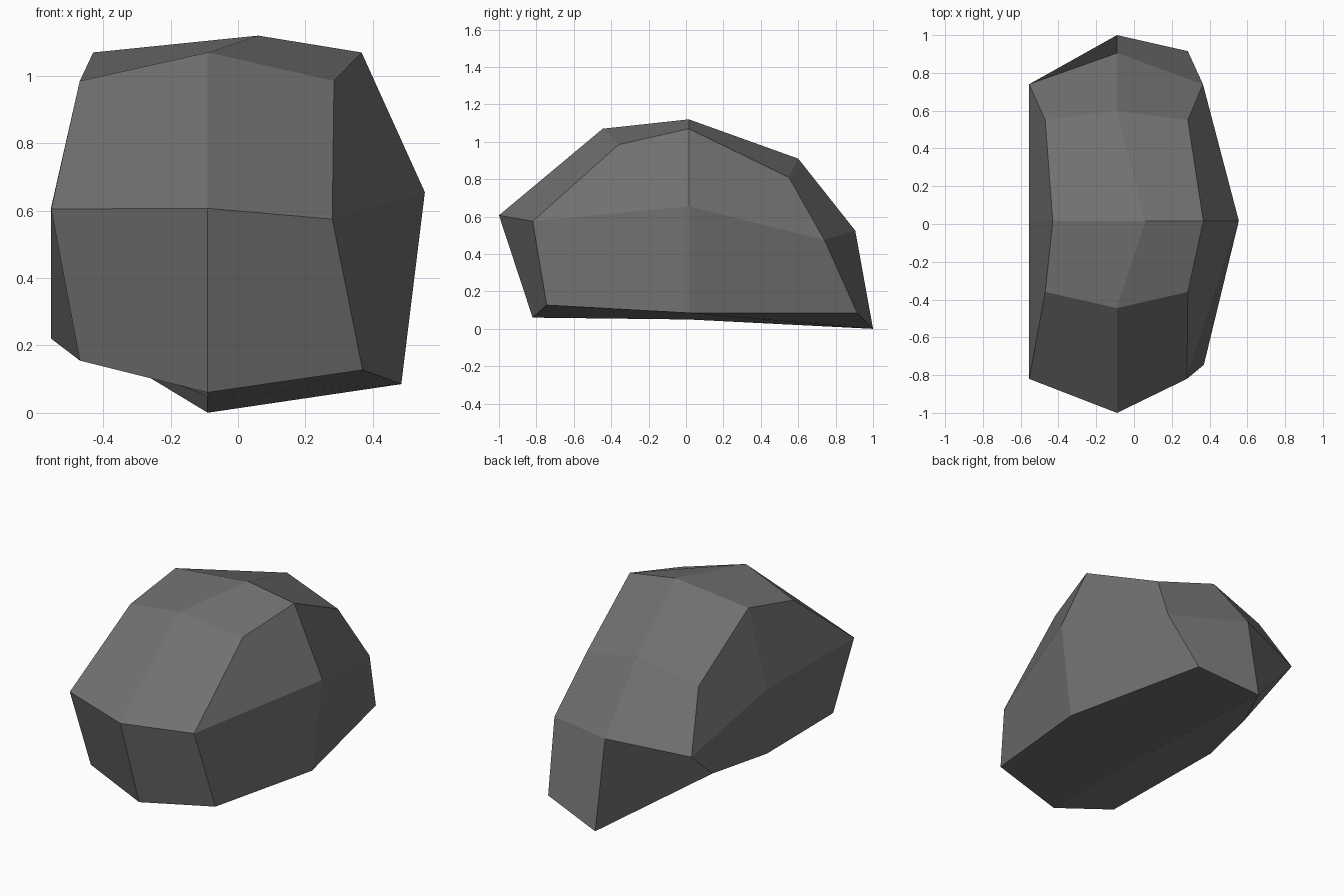
import bpy, bmesh

if "Cube" in bpy.data.objects:
    bpy.data.objects.remove(bpy.data.objects["Cube"])

# Three cross-section rings running left to right; each goes from the
# bottom centre round the front, over the top and down the back.
left = [(-.555, .017, .22), (-.47, -.74, .155), (-.555, -.82, .605), (-.47, -.36, .985),
        (-.43, .015, 1.07), (-.47, .55, .81), (-.555, .74, .475), (-.47, .42, .23)]
middle = [(-.09, .015, .05), (-.09, -.82, .06), (-.09, -1, .607), (-.09, -.445, 1.07),
          (.06, .015, 1.12), (-.09, .6, .91), (-.09, .905, .525), (-.09, 1, 0)]
right = [(.485, .015, .085), (.37, -.745, .127), (.28, -.82, .575), (.285, -.36, .985),
         (.367, .015, 1.07), (.285, .55, .81), (.365, .74, .475), (.285, .915, .085)]
left_hub, right_hub = (-.555, .017, .61), (.555, .017, .655)

bm = bmesh.new()
rings = [[bm.verts.new(p) for p in ring] for ring in (left, middle, right)]

# Facets between neighbouring rings
for a, b in zip(rings, rings[1:]):
    for i in range(8):
        j = (i + 1) % 8
        bm.faces.new((a[i], a[j], b[j], b[i]))

# Each side is four facets meeting at a hub
for ring, hub in ((rings[0], left_hub), (rings[2], right_hub)):
    h = bm.verts.new(hub)
    for i in range(0, 8, 2):
        bm.faces.new((h, ring[i], ring[i + 1], ring[(i + 2) % 8])) 

# Side facets pair ring points as (edge middle, corner, edge middle)
bmesh.ops.recalc_face_normals(bm, faces=bm.faces)
mesh = bpy.data.meshes.new("rock")
bm.to_mesh(mesh)
bm.free()

grey = bpy.data.materials.new("stone grey")
grey.diffuse_color = (.165, .165, .165, 1)
grey.use_nodes = True
grey.node_tree.nodes["Principled BSDF"].inputs["Base Color"].default_value = grey.diffuse_color
mesh.materials.append(grey)
bpy.context.collection.objects.link(bpy.data.objects.new("rock", mesh))
